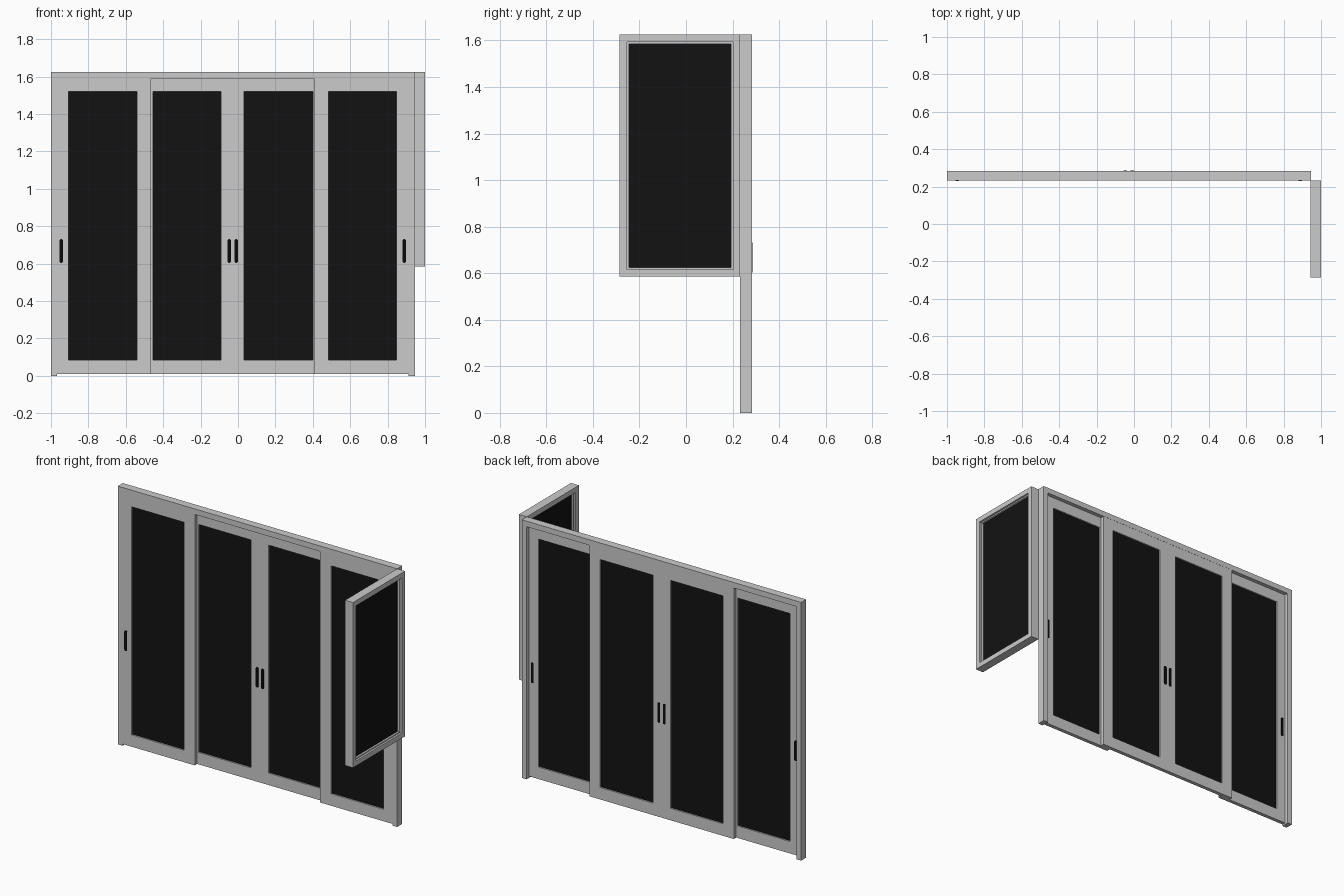
import bpy, bmesh, math

if "Cube" in bpy.data.objects:
    bpy.data.objects.remove(bpy.data.objects["Cube"])


def material(name, c):
    m = bpy.data.materials.new(name)
    m.diffuse_color = (c, c, c, 1)
    m.use_nodes = True
    m.node_tree.nodes["Principled BSDF"].inputs["Base Color"].default_value = m.diffuse_color
    return m


GLASS = material("dark_glass", 0.006)
BLACK = material("black_handle", 0.003)


def finish(name, bm, mat=None):
    bmesh.ops.recalc_face_normals(bm, faces=bm.faces)
    me = bpy.data.meshes.new(name)
    bm.to_mesh(me)
    bm.free()
    ob = bpy.data.objects.new(name, me)
    bpy.context.collection.objects.link(ob)
    if mat:
        me.materials.append(mat)
    return ob


def place(u, z, d, axis):
    # u runs along the wall, d is depth through it
    return (u, d, z) if axis == 'y' else (d, u, z)


def prism(name, outline, d0, d1, axis='y', mat=None):
    bm = bmesh.new()
    a = [bm.verts.new(place(u, z, d0, axis)) for u, z in outline]
    b = [bm.verts.new(place(u, z, d1, axis)) for u, z in outline]
    bm.faces.new(a)
    bm.faces.new(b[::-1])
    for i in range(len(a)):
        j = (i + 1) % len(a)
        bm.faces.new((a[i], a[j], b[j], b[i]))
    return finish(name, bm, mat)


def rect(u0, u1, z0, z1):
    return [(u0, z0), (u1, z0), (u1, z1), (u0, z1)]


def ring(name, outer, inner, d0, d1, axis='y'):
    bm = bmesh.new()
    loops = [[bm.verts.new(place(u, z, d, axis)) for u, z in rect(*r)]
             for r, d in ((outer, d0), (outer, d1), (inner, d1), (inner, d0))]
    for k in range(4):
        a, b = loops[k], loops[(k + 1) % 4]
        for i in range(4):
            j = (i + 1) % 4
            bm.faces.new((a[i], a[j], b[j], b[i]))
    return finish(name, bm)


def handle(name, x, y0, y1):
    # rounded upright grip showing on both sides of the door
    r, n = 0.009, 8
    pts = []
    for zc, start in ((0.722, 0), (0.612, math.pi)):
        for i in range(n + 1):
            t = start + math.pi * i / n
            pts.append((x + r * math.cos(t), zc + r * math.sin(t)))
    prism(name, pts, y0, y1, mat=BLACK)


FRONT, MID, BACK = 0.234, 0.258, 0.282

# Outer frame: two jambs and a header, open at the floor
prism("door_frame", [(-1, 0), (-0.967, 0), (-0.967, 1.59), (0.912, 1.59),
                     (0.912, 0), (0.945, 0), (0.945, 1.625), (-1, 1.625)],
      FRONT - 0.001, BACK + 0.001)

# Four sliding doors: outer pair on the front track, middle pair on the back
doors = [
    ("left_outer", -0.967, -0.465, -0.905, -0.54, -0.945, FRONT, MID),
    ("left_middle", -0.53, -0.0275, -0.455, -0.09, -0.047, MID, BACK),
    ("right_middle", -0.0275, 0.475, 0.033, 0.40, -0.009, MID, BACK),
    ("right_outer", 0.407, 0.912, 0.485, 0.848, 0.889, FRONT, MID),
]
for name, x0, x1, g0, g1, hx, y0, y1 in doors:
    ring(name + "_door", (x0, x1, 0.01, 1.59), (g0, g1, 0.085, 1.52), y0, y1)
    yc = (y0 + y1) / 2
    prism(name + "_glass", rect(g0, g1, 0.085, 1.52), yc - 0.003, yc + 0.003, mat=GLASS)
    handle(name + "_handle", hx, y0 - 0.003, y1 + 0.003)

# Side window on the return wall: casing, thin recessed sash and glass
casing = (-0.285, 0.233, 0.585, 1.625)
opening = (-0.253, 0.201, 0.617, 1.593)
pane = (-0.245, 0.193, 0.625, 1.585)
ring("window_casing", casing, opening, 0.945, 1.0, 'x')
ring("window_sash", opening, pane, 0.957, 0.988, 'x')
prism("window_glass", rect(*pane), 0.969, 0.976, 'x', GLASS)
